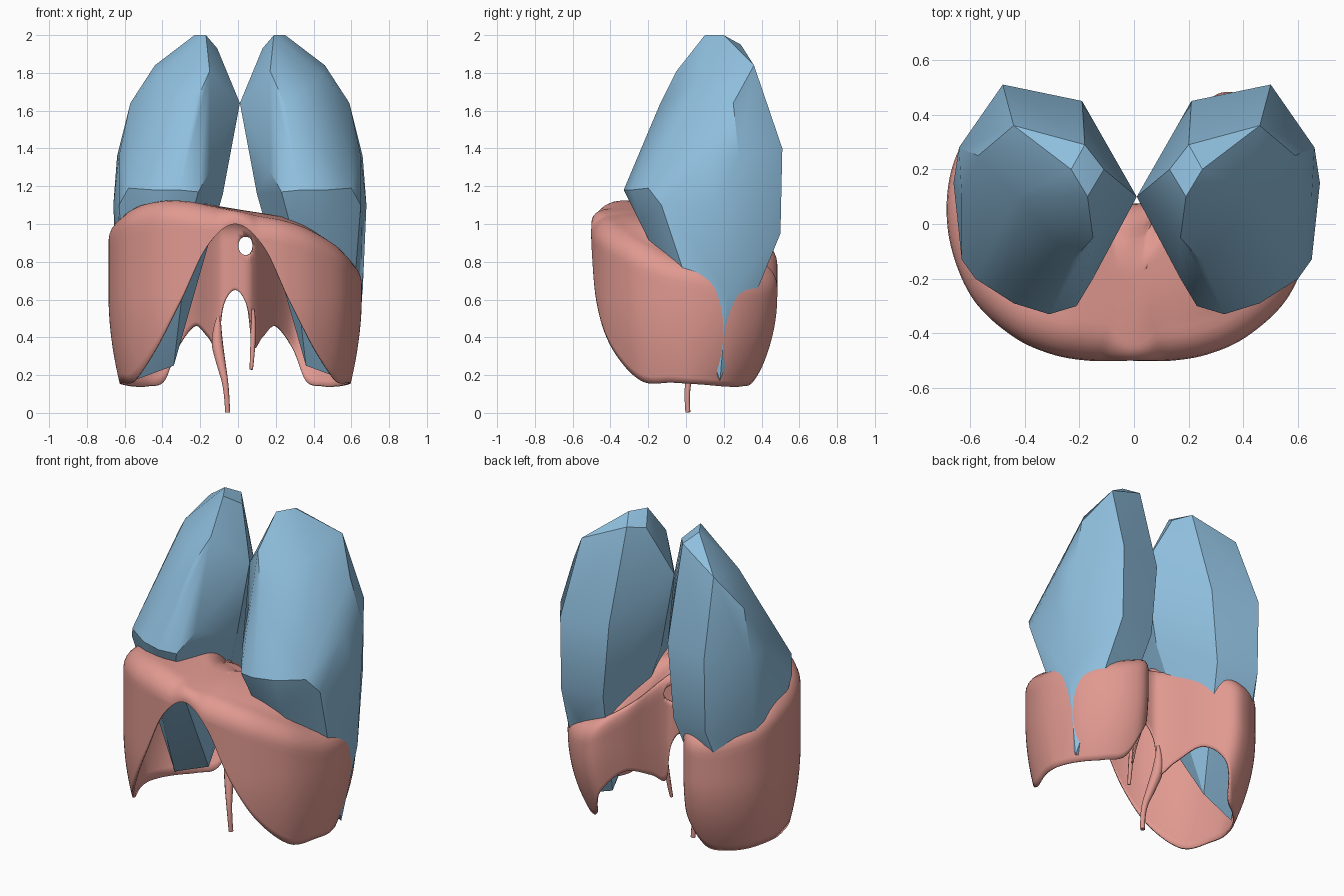
import bpy, bmesh, math
from mathutils import Vector

cube = bpy.data.objects.get("Cube")
if cube:
    bpy.data.objects.remove(cube, do_unlink=True)


def make_material(name, color):
    mat = bpy.data.materials.new(name)
    mat.use_nodes = True
    mat.diffuse_color = color
    mat.node_tree.nodes["Principled BSDF"].inputs["Base Color"].default_value = color
    return mat


BLUE = make_material("lung blue", (0.275, 0.52, 0.73, 1))
PINK = make_material("muscle pink", (0.75, 0.32, 0.28, 1))


def add_object(name, data, mat):
    obj = bpy.data.objects.new(name, data)
    bpy.context.collection.objects.link(obj)
    data.materials.append(mat)
    return obj


def smooth(obj, angle):
    bpy.ops.object.select_all(action="DESELECT")
    obj.select_set(True)
    bpy.context.view_layer.objects.active = obj
    bpy.ops.object.shade_smooth_by_angle(angle=math.radians(angle))


# Lungs: faceted hulls, mirrored about the touching point
LUNG = [
    (.19, .1, 2), (.25, .2, 2), (.13, .2, 1.93), (.2, .29, 1.95),
    (.46, .36, 1.84), (.17, -.05, 1.81), (.45, .1, 1.79), (.59, .25, 1.64),
    (.01, .1, 1.64), (.25, -.14, 1.63), (.66, .28, 1.36), (.65, .1, 1.36),
    (.5, .51, 1.4), (.21, .45, 1.4), (.33, -.33, 1.18), (.23, -.3, 1.17),
    (.46, -.29, 1.18), (.6, -.2, 1.19), (.68, .15, 1.1), (.65, -.13, 1.1),
    (.5, .5, .95), (.25, .45, .95), (.27, -.25, 1.02), (.45, -.24, 1), (.17, -.2, 1.28),
    (.1, .1, 1.16), (.66, .22, .64), (.577, .18, .17), (.36, .2, .25), (.44, .42, .76),
]
for name, side in (("left_lung", 1), ("right_lung", -1)):
    bm = bmesh.new()
    for x, y, z in LUNG:
        bm.verts.new((side * (x - 0.01) + 0.01, y, z))
    bmesh.ops.convex_hull(bm, input=bm.verts[:])
    loose = [v for v in bm.verts if not v.link_faces]
    bmesh.ops.delete(bm, geom=loose, context="VERTS")
    bmesh.ops.recalc_face_normals(bm, faces=bm.faces[:])
    mesh = bpy.data.meshes.new(name)
    bm.to_mesh(mesh)
    bm.free()
    smooth(add_object(name, mesh, BLUE), 32)

# Diaphragm outline from front middle to back middle: x, y, rim height, shoulder height
HALF = [
    (0, -.5, 1, 1.07), (.15, -.5, .88, 1.07), (.29, -.475, .59, 1.07),
    (.43, -.41, .34, 1.05), (.57, -.28, .17, 1), (.65, -.1, .16, .94),
    (.67, .08, .15, .91), (.635, .25, .14, .86), (.54, .39, .14, .84),
    (.42, .47, .17, .84), (.31, .47, .35, .86), (.21, .34, .46, .91),
    (.14, .19, .4, .98), (.095, .11, .35, 1.02), (.06, .08, .57, 1.04),
    (0, .075, .65, 1.05),
]
loop = [Vector(p) for p in HALF]
loop += [Vector((-x, y, a, b)) for x, y, a, b in HALF[-2:0:-1]]


def spline(a, b, c, d, t):
    return 0.5 * (2 * b + (c - a) * t + (2 * a - 5 * b + 4 * c - d) * t * t
                  + (3 * b - a - 3 * c + d) * t ** 3)


count, steps = len(loop), 8
columns = [spline(loop[i - 1], loop[i], loop[(i + 1) % count], loop[(i + 2) % count], k / steps)
           for i in range(count) for k in range(steps)]
TILT = 0.17


def column_points(col):
    """Wall, rounded shoulder and dome of one column, rim first, ending on the bent ridge."""
    x, y, low, high = col
    high -= TILT * x
    ridge = Vector((0.5 * x - 0.015, 0.5 * math.hypot(x, 0.1) - 0.24))
    crown = 1.08 - 0.5 * TILT * x
    edge = Vector((x - 0.015, y)) - ridge
    length = edge.length
    r = max(0.02, min(0.12, high - low - 0.01, length * 0.45))
    tuck = 0.06 + 0.15 * max(0, y)
    pts = []
    for k in range(16):
        z = low + (high - r - low) * k / 16
        inset = tuck * (max(0, 0.62 - z) / 0.47) ** 2
        pts.append((1 - inset / length, z))
    for k in range(7):
        a = math.pi / 2 * k / 6
        pts.append((1 - r * (1 - math.cos(a)) / length, high - r + r * math.sin(a)))
    start = pts[-1][0]
    for k in range(1, 11):
        u = 1 - k / 10
        pts.append((start * u, high + (crown - high) * (1 - u * u)))
    return [(ridge.x + edge.x * s, ridge.y + edge.y * s, z) for s, z in pts]


bm = bmesh.new()
grid = [[bm.verts.new(p) for p in column_points(c)] for c in columns]
for i, col in enumerate(grid):
    nxt = grid[(i + 1) % len(grid)]
    for j in range(len(col) - 1):
        bm.faces.new((col[j], nxt[j], nxt[j + 1], col[j + 1]))


# Oval opening in the back wall, its edge snapped to the oval
def oval(co):
    return Vector(((co.x - 0.04) / 0.038, (co.z - 0.885) / 0.05))


cut = [f for f in bm.faces
       if f.calc_center_median().y > 0 and abs(f.calc_center_median().x) < 0.1
       and oval(f.calc_center_median()).length < 1]
ring = {v for f in cut for v in f.verts}
bmesh.ops.delete(bm, geom=cut, context="FACES")
for v in ring:
    if v.is_valid:
        d = oval(v.co).normalized()
        v.co.x, v.co.z = 0.04 + d.x * 0.038, 0.885 + d.y * 0.05

# Zip the front and back halves of the dome together along the ridge
bmesh.ops.remove_doubles(bm, verts=[col[-1] for col in grid], dist=0.012)
bmesh.ops.recalc_face_normals(bm, faces=bm.faces[:])
mesh = bpy.data.meshes.new("diaphragm")
bm.to_mesh(mesh)
bm.free()
diaphragm = add_object("diaphragm", mesh, PINK)
smooth(diaphragm, 60)
shell = diaphragm.modifiers.new("thickness", "SOLIDIFY")
shell.thickness = 0.01


# Tapered tendons hanging from the back wall: x, y, z, radius
def tendon(name, path):
    curve = bpy.data.curves.new(name, "CURVE")
    curve.dimensions = "3D"
    curve.bevel_depth = 1
    curve.bevel_resolution = 2
    curve.use_fill_caps = True
    line = curve.splines.new("NURBS")
    line.points.add(len(path) - 1)
    for point, (x, y, z, r) in zip(line.points, path):
        point.co = (x, y, z, 1)
        point.radius = r
    line.use_endpoint_u = True
    line.order_u = 3
    add_object(name, curve, PINK)


tendon("right_tendon", [(-.1, .09, .52, .008), (-.118, .085, .4, .035), (-.09, .04, .26, .026),
                        (-.06, 0, .13, .014), (-.055, .01, .003, .014)])
tendon("left_tendon", [(.08, .085, .55, .008), (.085, .08, .42, .018), (.07, .04, .23, .009)])
